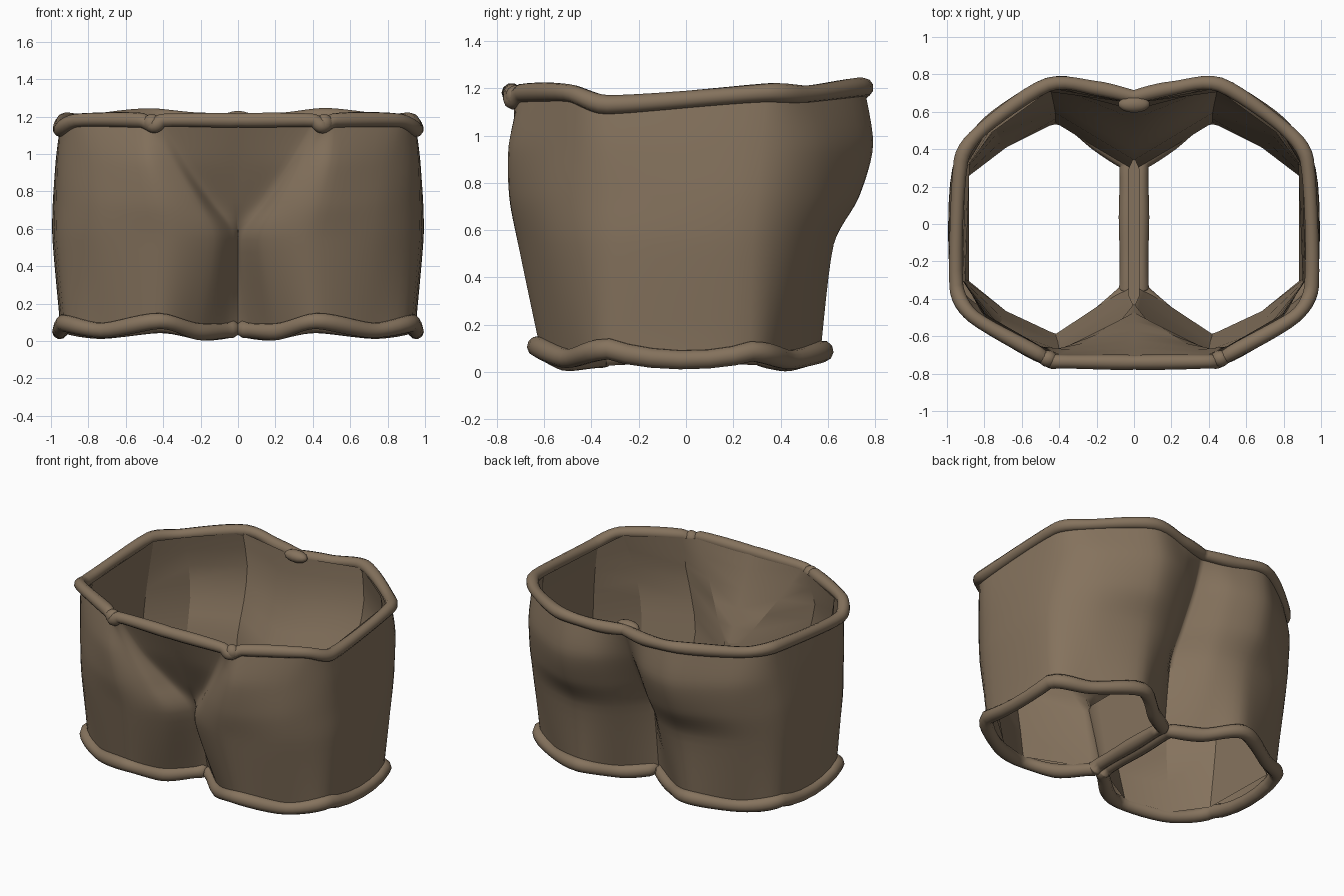
import bpy, bmesh, math
from mathutils import Vector

if "Cube" in bpy.data.objects:
    bpy.data.objects.remove(bpy.data.objects["Cube"])

cloth = bpy.data.materials.new("brown_cloth")
cloth.diffuse_color = (0.235, 0.17, 0.11, 1)
cloth.use_nodes = True
cloth.node_tree.nodes["Principled BSDF"].inputs["Base Color"].default_value = cloth.diffuse_color

# Half outlines (x, y) from front centre round the outside to back centre
levels = [
    (0.07, [(0, -.33), (.06, -.37), (.22, -.51), (.42, -.62), (.72, -.49), (.93, -.32),
            (.93, .27), (.72, .43), (.42, .57), (.20, .43), (0, .30)]),
    (0.54, [(0, -.45), (.02, -.50), (.13, -.64), (.40, -.71), (.76, -.57), (.97, -.31),
            (.97, .28), (.77, .51), (.42, .625), (.18, .56), (0, .36)]),
    (0.74, [(0, -.55), (.13, -.57), (.22, -.69), (.45, -.745), (.78, -.58), (.97, -.31),
            (.97, .30), (.78, .56), (.44, .73), (.18, .66), (0, .47)]),
    (0.96, [(0, -.65), (.27, -.67), (.35, -.72), (.50, -.745), (.81, -.55), (.965, -.32),
            (.95, .32), (.80, .57), (.45, .785), (.19, .74), (0, .59)]),
    (1.17, [(0, -.74), (.40, -.735), (.45, -.73), (.52, -.69), (.86, -.495), (.95, -.33),
            (.925, .34), (.80, .515), (.46, .745), (.20, .725), (0, .68)]),
]
# Wavy edge heights for hem and waist
hem_z = [.07, .06, .055, .11, .06, .10, .09, .055, .09, .05, .07]
waist_z = [1.18, 1.18, 1.15, 1.18, 1.18, 1.13, 1.18, 1.175, 1.205, 1.18, 1.18]
NCOL = len(hem_z)


def smooth_path(pts, n, tension=0.85):
    """Cardinal spline through the points, n steps per span."""
    pts = [Vector(p) for p in pts]
    out = []
    for i in range(len(pts) - 1):
        a, b = pts[i], pts[i + 1]
        p = pts[max(i - 1, 0)]
        q = pts[min(i + 2, len(pts) - 1)]
        # limit tangents so short spans do not overshoot
        lim = (b - a).length
        ta, tb = (b - p) * .5 * tension, (q - a) * .5 * tension
        ta *= min(1, lim / max(ta.length, 1e-6))
        tb *= min(1, lim / max(tb.length, 1e-6))
        for k in range(n):
            t = k / n
            t2, t3 = t * t, t ** 3
            out.append(a * (2*t3 - 3*t2 + 1) + ta * (t3 - 2*t2 + t)
                       + b * (3*t2 - 2*t3) + tb * (t3 - t2))
    return out + [pts[-1]]


STEP = 6
cols = []
for c in range(NCOL):
    col = [(p[c][0], p[c][1], z) for z, p in levels]
    col[0] = col[0][:2] + (hem_z[c],)
    col[-1] = col[-1][:2] + (waist_z[c],)
    cols.append(smooth_path(col, STEP))
rows = [smooth_path([col[r] for col in cols], STEP) for r in range(len(cols[0]))]
for row in rows:
    for v in row:
        v.x = max(v.x, 0)
# Hem sags between the side corners
for k in range(STEP + 1):
    rows[0][5 * STEP + k].z -= .045 * math.sin(math.pi * k / STEP)

# Inner leg rows: nearly flat wall beside the centre line, up to the crotch
INNER = 12
inner_rows = []
for row in rows[:STEP + 1]:
    a, b = row[-1], row[0]
    line = []
    for k in range(INNER + 1):
        p = a.lerp(b, k / INNER)
        p.x += .03 * min(1, 12 * min(k, INNER - k) / INNER)
        line.append(p)
    inner_rows.append(line)
crotch = [Vector((0, p.y, p.z)) for p in inner_rows[-1]]


def add_grid(bm, grid):
    vs = [[bm.verts.new(p) for p in row] for row in grid]
    for r0, r1 in zip(vs, vs[1:]):
        for i in range(len(r0) - 1):
            bm.faces.new((r0[i], r0[i + 1], r1[i + 1], r1[i]))


def cloth_piece(name, grids, angle):
    """Mesh from vertex grids, mirrored left to right."""
    bm = bmesh.new()
    for g in grids:
        add_grid(bm, g)
    bmesh.ops.remove_doubles(bm, verts=bm.verts, dist=0.0005)
    bmesh.ops.dissolve_degenerate(bm, edges=bm.edges, dist=0.0003)
    bmesh.ops.recalc_face_normals(bm, faces=bm.faces)
    me = bpy.data.meshes.new(name)
    bm.to_mesh(me)
    bm.free()
    me.materials.append(cloth)
    ob = bpy.data.objects.new(name, me)
    bpy.context.collection.objects.link(ob)
    ob.modifiers.new("mirror", 'MIRROR').merge_threshold = 0.001
    bpy.ops.object.select_all(action='DESELECT')
    bpy.context.view_layer.objects.active = ob
    ob.select_set(True)
    bpy.ops.object.shade_smooth_by_angle(angle=math.radians(angle))


# Outer cloth, with inner leg walls and crotch strip
cloth_piece("shorts_body", [rows, inner_rows + [crotch]], 40)

# Coarser faceted lining just inside the cloth
lining = []
for r in range(0, len(rows), 3):
    pts = [cols[c][r] for c in (0, 1, 3, 4, 5, 6, 7, 8, 10)]
    lining.append([Vector((p.x * (.95 if p.x > .5 else 1), p.y * .95, p.z)) for p in pts])
cloth_piece("inner_lining", [lining], 25)


def rolled_edge(name, pts, radius):
    cu = bpy.data.curves.new(name, 'CURVE')
    cu.dimensions = '3D'
    cu.bevel_depth = radius
    cu.bevel_resolution = 3
    sp = cu.splines.new('POLY')
    sp.points.add(len(pts) - 1)
    for i, p in enumerate(pts):
        sp.points[i].co = (*p, 1)
        # slight uneven roll thickness
        sp.points[i].radius = 1 + .06 * math.sin(i * 0.7)
    sp.use_cyclic_u = True
    cu.materials.append(cloth)
    ob = bpy.data.objects.new(name, cu)
    bpy.context.collection.objects.link(ob)


def flip(pts):
    return [Vector((-p.x, p.y, p.z)) for p in pts]


# Rolled waist edge
top = rows[-1]
rolled_edge("waist_roll", top + flip(top[1:-1])[::-1], .039)

# Rolled leg hems
hem = [Vector((max(p.x, .035), p.y * 1.015, p.z - .003)) for p in rows[0]]
hem += [Vector((.035, p.y, p.z)) for p in inner_rows[0][1:-1]]
rolled_edge("right_leg_hem", hem, .044)
rolled_edge("left_leg_hem", flip(hem), .044)


# Small gathered knots on the waist roll
def knot(name, loc, size):
    bpy.ops.mesh.primitive_uv_sphere_add(segments=14, ring_count=8, location=loc)
    ob = bpy.context.object
    ob.name = name
    ob.scale = size
    ob.data.materials.append(cloth)
    bpy.ops.object.shade_smooth()


knot("back_knot", (0, .64, 1.19), (.085, .045, .04))
for s in (-1, 1):
    knot("front_knot", (s * .46, -.72, 1.165), (.05, .045, .048))
